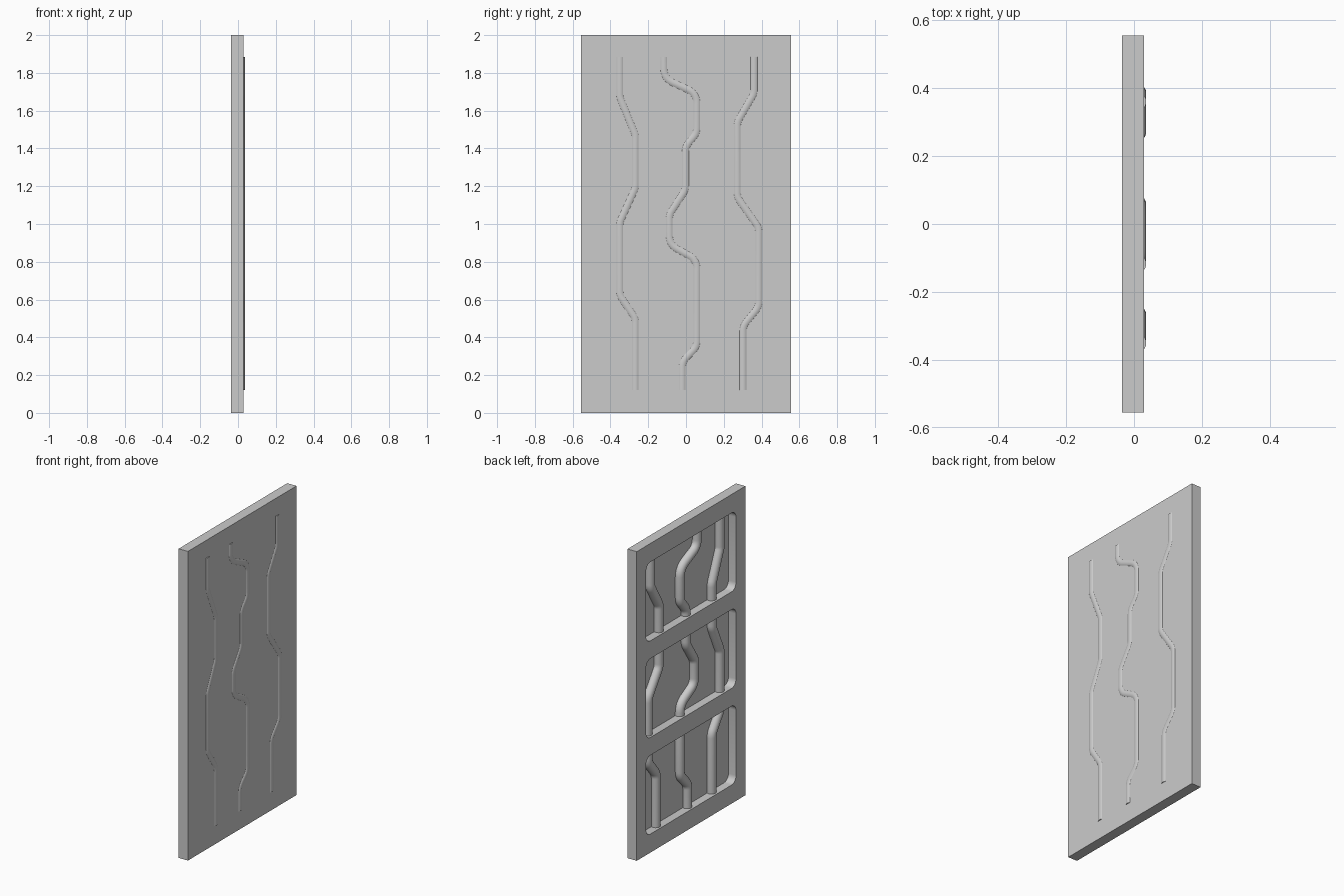
import bpy, bmesh, math
from mathutils import Vector

if "Cube" in bpy.data.objects:
    bpy.data.objects.remove(bpy.data.objects["Cube"])

HALF_W, HEIGHT = 0.555, 2.0
BACK, FRONT, FLOOR = -0.036, 0.030, 0.018
PIPE_X, PIPE_R = 0.006, 0.030


def fillet(pts, radius, closed=False, steps=6):
    """Round the corners of a 2D polyline."""
    pts = [Vector(p) for p in pts]
    n, out = len(pts), []
    for i, p in enumerate(pts):
        if not closed and i in (0, n - 1):
            out.append(p)
            continue
        a, b = pts[i - 1] - p, pts[(i + 1) % n] - p
        half = a.angle(b) / 2
        d = min(radius / math.tan(half), 0.48 * a.length, 0.48 * b.length)
        r = d * math.tan(half)
        a.normalize()
        b.normalize()
        c = p + (a + b).normalized() * (r / math.sin(half))
        u, v = p + a * d - c, p + b * d - c
        w = u.angle(v)
        for k in range(steps + 1):
            t = k / steps
            out.append(c + (u * math.sin((1 - t) * w) + v * math.sin(t * w)) / math.sin(w))
    return out


def prism(name, outline, x0, x1):
    """Extrude a (y, z) outline along x."""
    bm = bmesh.new()
    face = bm.faces.new([bm.verts.new((x0, y, z)) for y, z in outline])
    ext = bmesh.ops.extrude_face_region(bm, geom=[face])
    for v in ext["geom"]:
        if isinstance(v, bmesh.types.BMVert):
            v.co.x = x1
    bmesh.ops.recalc_face_normals(bm, faces=bm.faces)
    mesh = bpy.data.meshes.new(name)
    bm.to_mesh(mesh)
    bm.free()
    ob = bpy.data.objects.new(name, mesh)
    bpy.context.collection.objects.link(ob)
    return ob


def rect(y0, y1, z0, z1):
    return [(y0, z0), (y1, z0), (y1, z1), (y0, z1)]


def activate(ob):
    bpy.ops.object.select_all(action='DESELECT')
    ob.select_set(True)
    bpy.context.view_layer.objects.active = ob


def pipe(name, path):
    """Bent tube along a (y, z) path, rounded at the bends."""
    pts = fillet(path, 0.075)
    cu = bpy.data.curves.new(name, 'CURVE')
    cu.dimensions = '3D'
    cu.bevel_depth = PIPE_R
    cu.bevel_resolution = 10
    cu.use_fill_caps = True
    sp = cu.splines.new('POLY')
    sp.points.add(len(pts) - 1)
    for q, (y, z) in zip(sp.points, pts):
        q.co = (PIPE_X, y, z, 1)
    ob = bpy.data.objects.new(name, cu)
    bpy.context.collection.objects.link(ob)
    activate(ob)
    bpy.ops.object.convert(target='MESH')
    bpy.ops.object.shade_smooth_by_angle(angle=math.radians(40))


# Panel with three rounded pockets in the back
panel = prism("panel", rect(-HALF_W, HALF_W, 0, HEIGHT), BACK, FRONT)
for z0, z1 in ((0.12, 0.63), (0.745, 1.255), (1.37, 1.88)):
    cutter = prism("pocket_cutter", fillet(rect(-0.46, 0.46, z0, z1), 0.045, True),
                   BACK - 0.05, FLOOR)
    cutter.hide_render = True
    mod = panel.modifiers.new("pocket", 'BOOLEAN')
    mod.operation = 'DIFFERENCE'
    mod.solver = 'EXACT'
    mod.object = cutter
    activate(panel)
    bpy.ops.object.modifier_apply(modifier=mod.name)
    bpy.data.objects.remove(cutter)
activate(panel)
bpy.ops.object.shade_smooth_by_angle(angle=math.radians(30))

# Bent pipes, running through the cross bars and showing through the front
pipe("left_pipe", [(-.35, 1.885), (-.35, 1.67), (-.268, 1.47), (-.268, 1.19),
                   (-.35, 1.01), (-.35, .62), (-.268, .50), (-.268, .12)])
pipe("middle_pipe", [(-.117, 1.885), (-.117, 1.77), (.057, 1.69), (.057, 1.48),
                     (-.003, 1.41), (-.003, 1.18), (-.088, 1.05), (-.088, .89),
                     (.057, .81), (.057, .35), (-.02, .27), (-.02, .12)])
pipe("right_pipe", [(.36, 1.885), (.36, 1.69), (.272, 1.54), (.272, 1.14),
                    (.385, .98), (.385, .56), (.302, .46), (.302, .12)])
